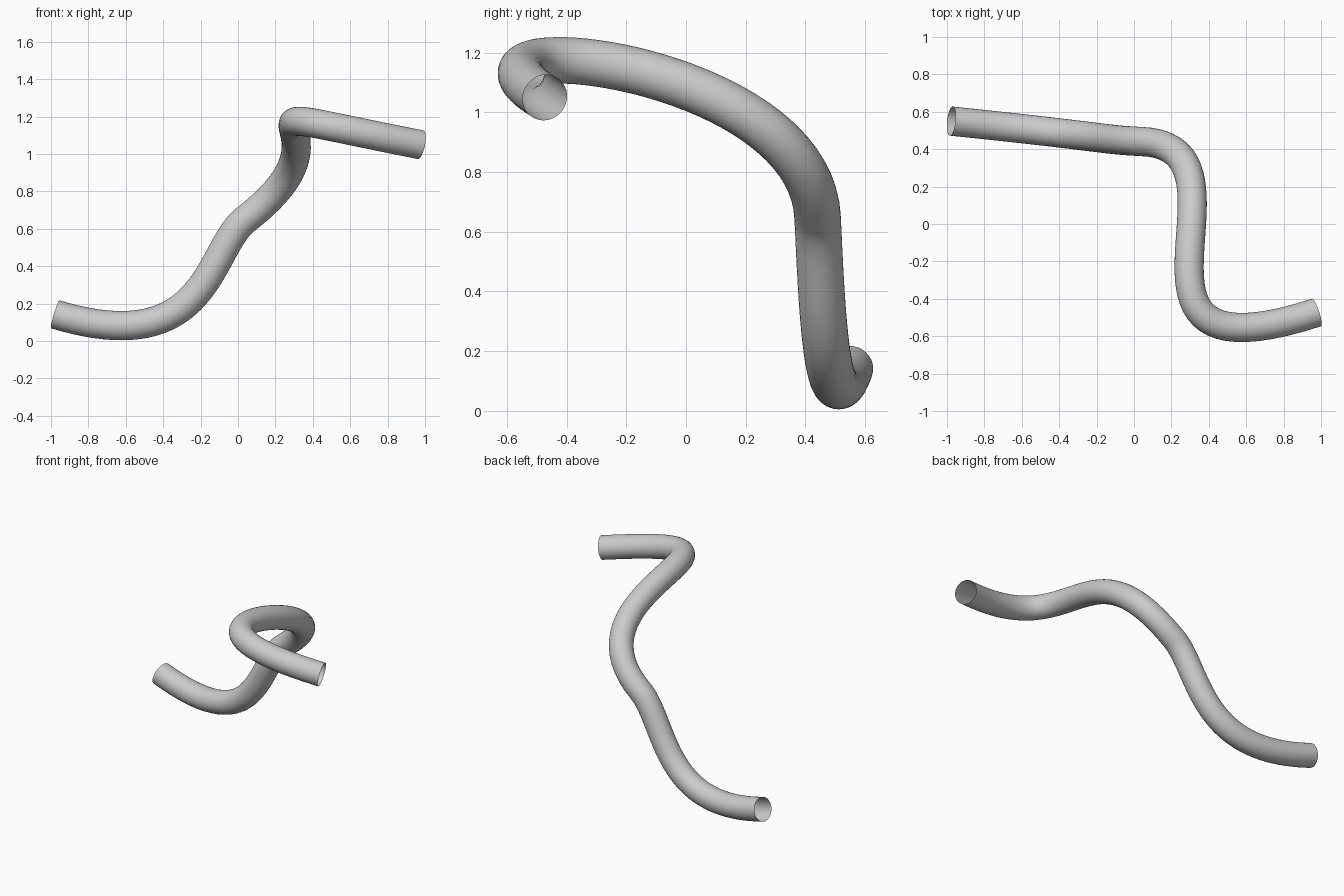
import bpy

if "Cube" in bpy.data.objects:
    bpy.data.objects.remove(bpy.data.objects["Cube"])

# Bent pipe: one open-ended tube along a three-point Bezier path
# (left handle, point, right handle)
PATH = [
    ((-1.25, 0.58, 0.22), (-0.977, 0.55, 0.143), (-0.15, 0.465, -0.107)),
    ((-0.164, 0.45, 0.489), (0.04, 0.441, 0.65), (0.735, 0.415, 1.182)),
    ((-0.285, -0.885, 1.298), (0.976, -0.473, 1.05), (1.30, -0.365, 0.985)),
]

curve = bpy.data.curves.new("bent_pipe", "CURVE")
curve.dimensions = "3D"
curve.resolution_u = 40
curve.bevel_depth = 0.078
curve.bevel_resolution = 14
curve.use_fill_caps = False

spline = curve.splines.new("BEZIER")
spline.bezier_points.add(len(PATH) - 1)
for point, (left, co, right) in zip(spline.bezier_points, PATH):
    point.handle_left_type = point.handle_right_type = "FREE"
    point.co, point.handle_left, point.handle_right = co, left, right

pipe = bpy.data.objects.new("bent_pipe", curve)
bpy.context.collection.objects.link(pipe)

# Turn the swept tube into a smooth-shaded mesh
bpy.context.view_layer.objects.active = pipe
pipe.select_set(True)
bpy.ops.object.convert(target="MESH")
bpy.ops.object.shade_smooth()
